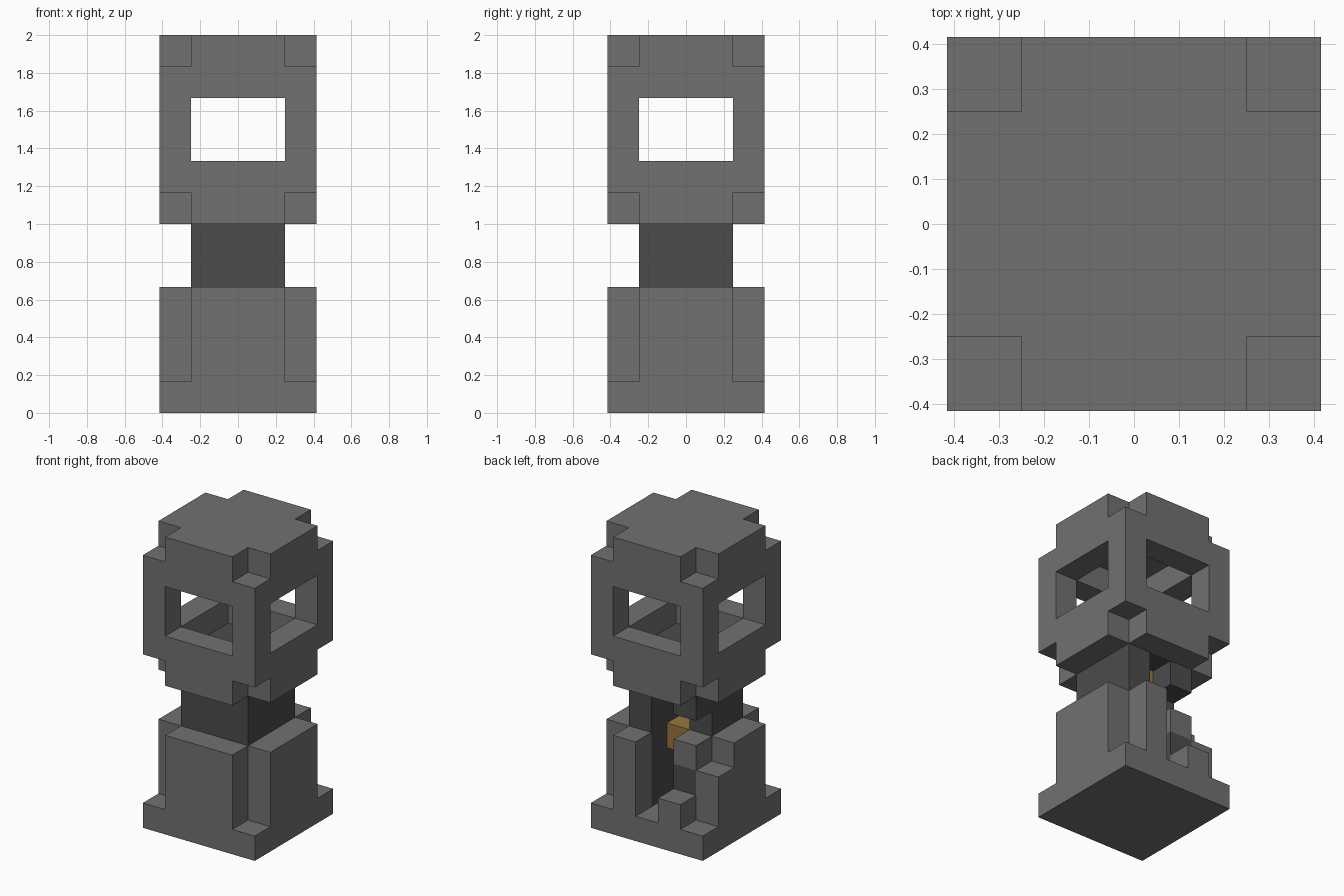
import bpy
import bmesh
from itertools import product
from mathutils import Vector

if "Cube" in bpy.data.objects:
    bpy.data.objects.remove(bpy.data.objects["Cube"])

CELL = 1 / 6          # edge of one block; the tower is 5 x 5 x 12 blocks
CENTRE = 2            # index of the middle block


def material(name, rgb):
    mat = bpy.data.materials.new(name)
    mat.use_nodes = True
    mat.diffuse_color = (*rgb, 1)
    bsdf = mat.node_tree.nodes["Principled BSDF"]
    bsdf.inputs["Base Color"].default_value = (*rgb, 1)
    bsdf.inputs["Roughness"].default_value = 0.9
    return mat


grey = material("stone grey", (0.165, 0.165, 0.165))
dark = material("dark stone", (0.072, 0.072, 0.072))
gold = material("gold", (0.32, 0.18, 0.045))


def blocks(xs, ys, zs):
    return set(product(xs, ys, zs))


FULL, INNER = range(5), range(1, 4)


def slab(zs):
    return blocks(FULL, FULL, zs)


def cross(zs):
    """A square layer with its four corner blocks missing."""
    return blocks(INNER, FULL, zs) | blocks(FULL, INNER, zs)


def core(zs):
    return blocks(INNER, INNER, zs)


# Base: plinth with four thick panels around the column
plinth = slab([0])
panels = cross(range(1, 4)) - core(range(1, 4))
panels -= blocks([2], [4], range(1, 4))       # open slot at the back
panels -= blocks([1], [4], range(2, 4))       # crumbled panel beside it
panels -= {(0, 3, 3)}
panels |= {(1, 3, 3)}                         # repaired corner block

# Column: hollow shaft, open at the back, with a missing corner block
column = core(range(1, 6))
column -= blocks([2], [2, 3], range(1, 6))
column -= {(1, 3, 3), (1, 3, 4)}

# Hidden lights floating in the shaft
lights = {(2, 2, 3), (2, 2, 5)}

# Head: hollow cage with a window on every side
head_floor = core([6])
head = cross([6, 11]) - head_floor
head |= slab(range(7, 11)) - core(range(7, 11))
head -= blocks(FULL, INNER, [8, 9]) | blocks(INNER, FULL, [8, 9])

parts = [
    ("plinth", plinth, grey),
    ("base_panels", panels, grey),
    ("column", column, dark),
    ("shaft_lights", lights, gold),
    ("head_floor", head_floor, dark),
    ("head_cage", head, grey),
]
solid = set().union(*(cells for _, cells, _ in parts))


def build(name, cells, mat):
    """Make the outer skin of a group of blocks."""
    bm = bmesh.new()
    for cell in sorted(cells):
        middle = Vector((cell[0] - CENTRE, cell[1] - CENTRE, cell[2] + 0.5))
        for axis, sign in product(range(3), (-1, 1)):
            step = Vector((0, 0, 0))
            step[axis] = sign
            if tuple(int(c + s) for c, s in zip(cell, step)) in solid:
                continue
            u = Vector((0, 0, 0))
            u[(axis + 1) % 3] = 0.5
            v = step.cross(u)
            face_centre = middle + step / 2
            corners = [face_centre - u - v, face_centre + u - v,
                       face_centre + u + v, face_centre - u + v]
            bm.faces.new([bm.verts.new(c * CELL) for c in corners])
    bmesh.ops.remove_doubles(bm, verts=bm.verts[:], dist=CELL / 100)
    bmesh.ops.dissolve_limit(bm, angle_limit=0.01,
                             verts=bm.verts[:], edges=bm.edges[:])
    mesh = bpy.data.meshes.new(name)
    bm.to_mesh(mesh)
    bm.free()
    mesh.materials.append(mat)
    bpy.context.collection.objects.link(bpy.data.objects.new(name, mesh))


for part in parts:
    build(*part)
